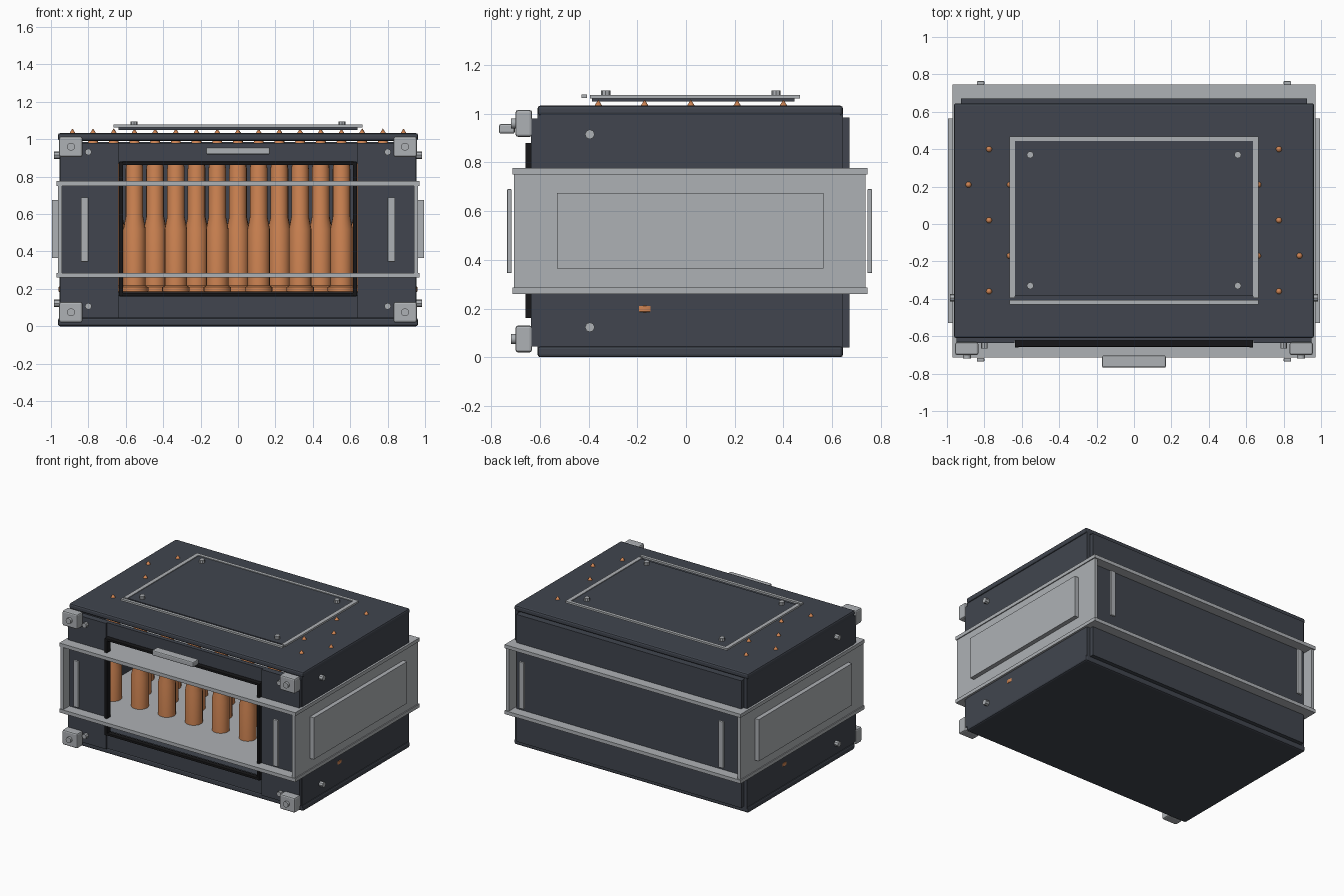
import bpy, bmesh, math
from mathutils import Matrix

cube = bpy.data.objects.get("Cube")
if cube:
    bpy.data.objects.remove(cube, do_unlink=True)


def material(name, rgb, rough=0.6):
    m = bpy.data.materials.new(name)
    m.use_nodes = True
    m.diffuse_color = (*rgb, 1)
    bsdf = next(n for n in m.node_tree.nodes if n.type == 'BSDF_PRINCIPLED')
    bsdf.inputs["Base Color"].default_value = (*rgb, 1)
    bsdf.inputs["Roughness"].default_value = rough
    return m


DARK = material("dark_blue_grey", (0.052, 0.06, 0.077))
GREY = material("light_grey", (0.42, 0.44, 0.46))
COPPER = material("copper_orange", (0.62, 0.23, 0.085))
BLACK = material("black", (0.008, 0.008, 0.009))


def add(name, mesh, mat):
    if not mesh.materials:
        mesh.materials.append(mat)
    ob = bpy.data.objects.new(name, mesh)
    bpy.context.collection.objects.link(ob)
    return ob


def box(name, x, y, z, mat, bevel=0):
    """Box spanning the given (low, high) ranges, with an optional bevel."""
    spans = (x, y, z)
    bm = bmesh.new()
    bmesh.ops.create_cube(bm, size=1)
    size = Matrix.Diagonal([b - a for a, b in spans] + [1])
    centre = Matrix.Translation([(a + b) / 2 for a, b in spans])
    bm.transform(centre @ size)
    mesh = bpy.data.meshes.new(name)
    bm.to_mesh(mesh)
    bm.free()
    ob = add(name, mesh, mat)
    if bevel:
        mod = ob.modifiers.new("Bevel", 'BEVEL')
        mod.width = bevel
        mod.segments = 2
    return ob


def bolt(name, centre, axis, radius, depth, mat=GREY, sides=12):
    """Cylinder centred on a point and running along one axis."""
    turn = {'x': Matrix.Rotation(math.pi / 2, 4, 'Y'),
            'y': Matrix.Rotation(math.pi / 2, 4, 'X'),
            'z': Matrix.Identity(4)}[axis]
    bm = bmesh.new()
    bmesh.ops.create_cone(bm, cap_ends=True, segments=sides, radius1=radius,
                          radius2=radius, depth=depth,
                          matrix=Matrix.Translation(centre) @ turn)
    mesh = bpy.data.meshes.new(name)
    bm.to_mesh(mesh)
    bm.free()
    return add(name, mesh, mat)


def mirrored(lo, hi, side):
    return tuple(sorted((lo * side, hi * side)))


SIDES = ((-1, "right"), (1, "left"))

# Shell: base, lid, back and side walls around a hollow interior
DEPTH = (-0.61, 0.645)
box("base", (-0.963, 0.963), DEPTH, (0, 0.045), DARK, 0.012)
box("lid", (-0.963, 0.963), DEPTH, (0.992, 1.033), DARK, 0.012)
box("back_wall", (-0.925, 0.925), (0.62, 0.672), (0.04, 0.985), DARK)
for s, label in SIDES:
    box(f"side_wall_{label}", mirrored(0.93, 0.955, s), DEPTH, (0.03, 1.0), DARK)
    box(f"front_post_{label}", mirrored(0.64, 0.95, s), (-0.637, -0.59), (0.045, 0.98), DARK)

# Front sill and header leave the window open
box("front_sill", (-0.64, 0.64), (-0.622, -0.59), (0.045, 0.165), DARK)
box("front_header", (-0.64, 0.64), (-0.622, -0.59), (0.87, 0.98), DARK)

# Black window frame
for s, label in SIDES:
    box(f"window_frame_{label}", mirrored(0.615, 0.637, s), (-0.66, -0.615), (0.16, 0.88), BLACK, 0.004)
for z, label in ((0.16, "bottom"), (0.862, "top")):
    box(f"window_frame_{label}", (-0.63, 0.63), (-0.657, -0.62), (z, z + 0.018), BLACK, 0.004)

# Two shelves projecting all round as rails
for z, label in ((0.26, "lower"), (0.75, "upper")):
    box(f"{label}_rail_shelf", (-0.97, 0.97), (-0.713, 0.745), (z, z + 0.026), GREY)

# Side panels with raised plates
for s, label in SIDES:
    box(f"side_panel_{label}", mirrored(0.94, 0.963, s), (-0.707, 0.737), (0.285, 0.751), GREY)
    box(f"side_plate_{label}", mirrored(0.96, 0.995, s), (-0.53, 0.565), (0.365, 0.675), GREY)

# Upright grip bars, front and back
for s, label in SIDES:
    for y, end in ((-0.735, "front"), (0.745, "back")):
        box(f"grip_bar_{end}_{label}", mirrored(0.8, 0.84, s), (y, y + 0.019), (0.345, 0.69), GREY, 0.004)

# Front handle
box("front_handle", (-0.17, 0.17), (-0.768, -0.703), (0.918, 0.957), GREY, 0.008)

# Corner blocks, their bolts, and the screws beside them
for s, label in SIDES:
    for z, level in ((0.02, "lower"), (0.905, "upper")):
        mid = z + 0.055
        box(f"corner_block_{level}_{label}", mirrored(0.832, 0.956, s),
            (-0.7, -0.632), (z, z + 0.11), GREY, 0.01)
        bolt(f"corner_bolt_{level}_{label}", (0.893 * s, -0.7, mid), 'y', 0.021, 0.036)
    for z, level in ((0.107, "lower"), (0.932, "upper")):
        bolt(f"front_screw_{level}_{label}", (0.8 * s, -0.645, z), 'y', 0.018, 0.04, sides=8)
    for z, level in ((0.123, "lower"), (0.915, "upper")):
        bolt(f"side_screw_{level}_{label}", (0.967 * s, -0.395, z), 'x', 0.02, 0.036, sides=8)

# Top hatch: dark panel, grey border and four screws
box("hatch_panel", (-0.638, 0.638), (-0.385, 0.445), (1.05, 1.071), DARK)
for s, label in SIDES:
    box(f"hatch_border_{label}", mirrored(0.635, 0.665, s), (-0.395, 0.465), (1.062, 1.076), GREY)
    for y, end in ((-0.33, "front"), (0.37, "back")):
        bolt(f"hatch_screw_{end}_{label}", (0.555 * s, y, 1.08), 'z', 0.019, 0.03, sides=8)
box("hatch_border_back", (-0.665, 0.665), (0.443, 0.468), (1.062, 1.076), GREY)
box("hatch_border_front", (-0.665, 0.665), (-0.43, -0.407), (1.064, 1.078), GREY)

# Cartridge: one turned profile of (radius, height), shared by all copies
PROFILE = [(0, 0.18), (0.066, 0.18), (0.074, 0.187), (0.074, 0.21), (0.06, 0.217),
           (0.06, 0.52), (0.047, 0.585), (0.047, 0.84), (0.043, 0.87),
           (0.034, 0.95), (0.016, 1.032), (0, 1.058)]
bm = bmesh.new()
ring = [bm.verts.new((r, 0, z)) for r, z in PROFILE]
edges = [bm.edges.new(pair) for pair in zip(ring, ring[1:])]
bmesh.ops.spin(bm, geom=ring + edges, axis=(0, 0, 1), cent=(0, 0, 0),
               angle=math.tau, steps=20)
bmesh.ops.remove_doubles(bm, verts=bm.verts, dist=0.0005)
bmesh.ops.recalc_face_normals(bm, faces=bm.faces)
cartridge_mesh = bpy.data.meshes.new("cartridge")
bm.to_mesh(cartridge_mesh)
bm.free()

# Staggered rows of cartridges
for row, start in enumerate((-0.775, -0.665, -0.775, -0.885, -0.775)):
    for i in range(8):
        ob = add(f"cartridge_{row + 1}_{i + 1}", cartridge_mesh, COPPER)
        ob.location = (start + 0.2214 * i, -0.36 + 0.19 * row, 0)

# Smooth the rounded parts while keeping edges sharp
bpy.ops.object.select_all(action='DESELECT')
for ob in bpy.data.objects:
    if ob.name in ("cartridge_1_1",) or "bolt" in ob.name:
        ob.select_set(True)
        bpy.context.view_layer.objects.active = ob
bpy.ops.object.shade_smooth_by_angle(angle=math.radians(35))
